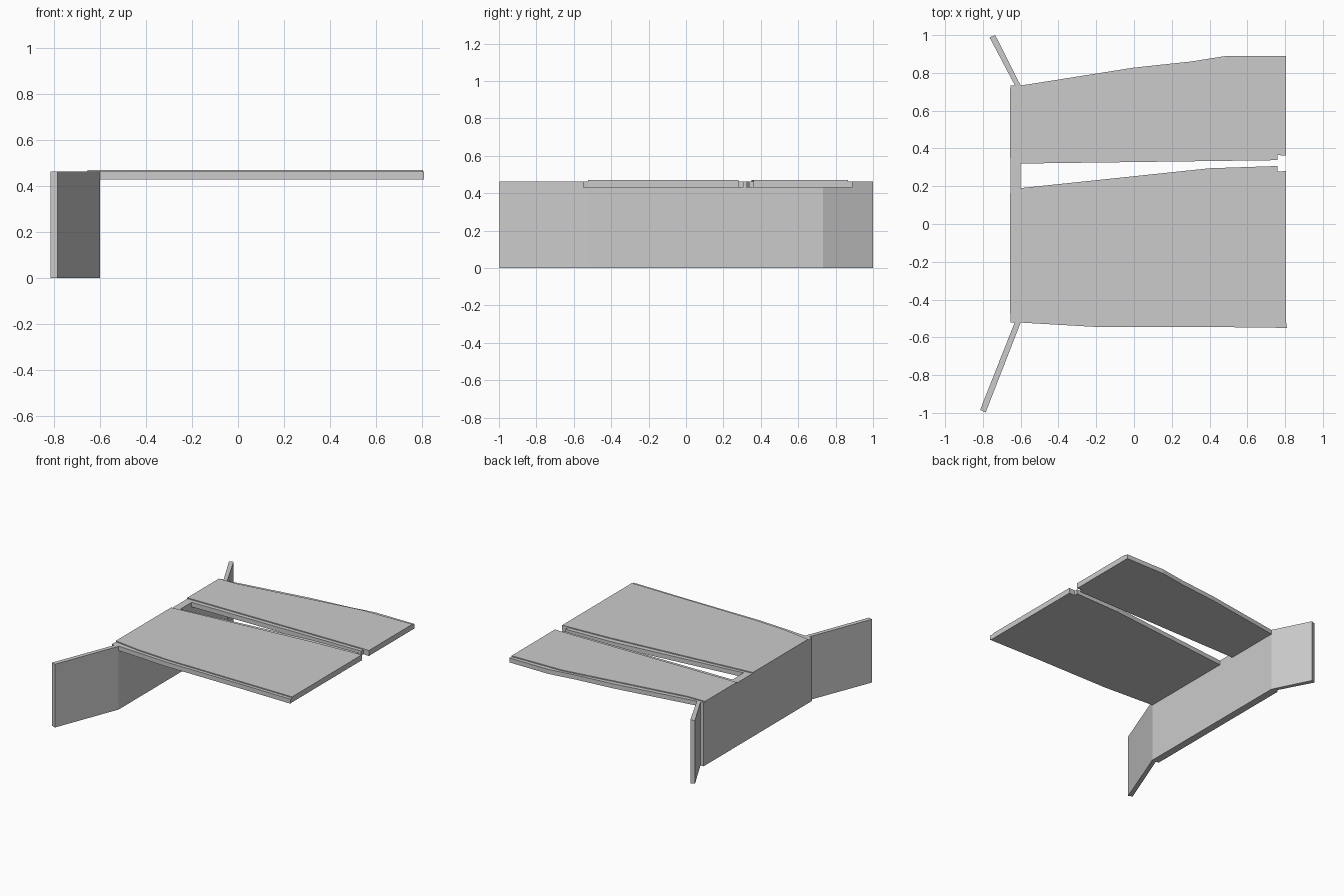
import bpy, bmesh

if "Cube" in bpy.data.objects:
    bpy.data.objects.remove(bpy.data.objects["Cube"])


def prism(name, outline, z0, z1):
    """Extrude a flat plan outline between two heights."""
    bm = bmesh.new()
    face = bm.faces.new([bm.verts.new((x, y, z0)) for x, y in outline])
    top = bmesh.ops.extrude_face_region(bm, geom=[face])["geom"]
    for v in top:
        if isinstance(v, bmesh.types.BMVert):
            v.co.z = z1
    bmesh.ops.recalc_face_normals(bm, faces=bm.faces)
    mesh = bpy.data.meshes.new(name)
    bm.to_mesh(mesh)
    bm.free()
    obj = bpy.data.objects.new(name, mesh)
    bpy.context.collection.objects.link(obj)
    return obj


def strip(name, outer, inner):
    """Lower edge ledge running between the outer line and the slab edge."""
    return prism(name, outer + inner[::-1], UNDER, LEDGE)


UNDER, LEDGE, TOP = 0.43, 0.463, 0.47

# Abutment wall with two splayed wing walls
prism("abutment_wall", [(-.655, -.522), (-.6, -.522), (-.6, .733), (-.655, .733)], 0, LEDGE)
prism("wing_wall_south", [(-.815, -.985), (-.785, -.997), (-.6, -.522), (-.632, -.522)], 0, LEDGE)
prism("wing_wall_north", [(-.63, .733), (-.6, .733), (-.735, 1.0), (-.765, .988)], 0, LEDGE)

# Slab edge lines, each running from the abutment outward
south_out = [(-.656, -.475), (-.45, -.505), (-.2, -.52), (.806, -.525)]
south_in = [(-.656, .163), (.43, .26), (.76, .278), (.806, .28)]
north_in = [(-.656, .35), (.76, .365), (.806, .362)]
north_out = [(-.656, .717), (-.515, .718), (.4, .857), (.806, .866)]

# Two deck slabs
prism("south_deck", south_out + south_in[::-1], UNDER, TOP)
prism("north_deck", north_in + north_out[::-1], UNDER, TOP)

# Ledges along the deck edges
strip("south_outer_ledge", [(-.6, -.522), (-.2, -.545), (.4, -.545), (.81, -.55)],
      [(-.6, -.483)] + south_out[1:])
strip("south_inner_ledge", [(-.6, .19), (.4, .295), (.76, .307)],
      [(-.6, .168), (.43, .26), (.76, .278)])
strip("north_inner_ledge", [(-.6, .32), (.76, .338)], [(-.6, .3506), (.76, .365)])
strip("north_outer_ledge", [(-.6, .733), (0, .828), (.3, .86), (.49, .89), (.806, .89)],
      [(-.6, .7174)] + north_out[1:])
